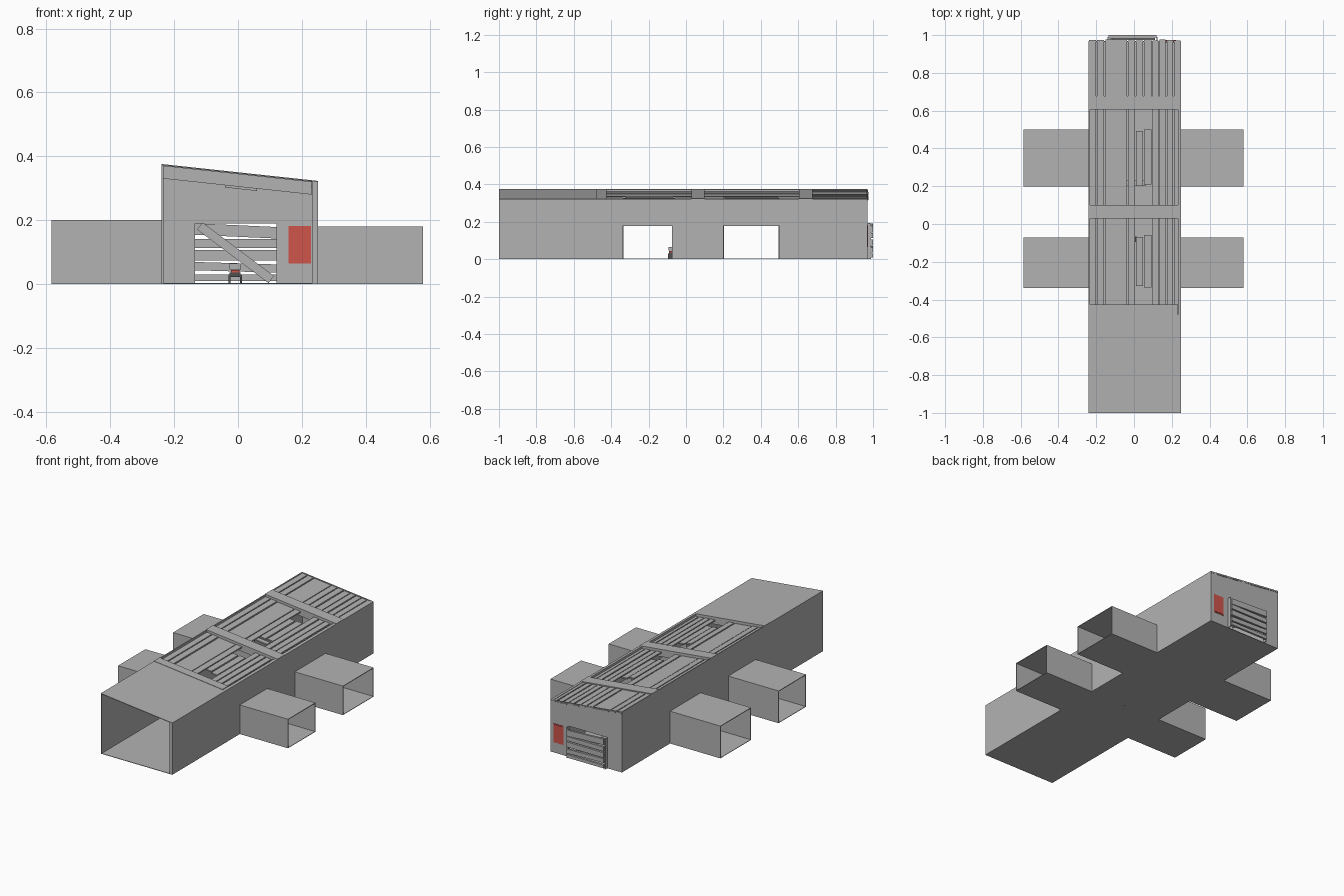
import bpy, bmesh, math, random

if "Cube" in bpy.data.objects:
    bpy.data.objects.remove(bpy.data.objects["Cube"])
random.seed(4)

def material(name, rgb):
    m = bpy.data.materials.new(name)
    m.diffuse_color = (*rgb, 1)
    m.use_nodes = True
    m.node_tree.nodes["Principled BSDF"].inputs["Base Color"].default_value = m.diffuse_color
    return m

GREY = material("plain grey", (0.45, 0.45, 0.45))
RED = material("red", (0.62, 0.09, 0.07))
DARK = material("dark grey", (0.08, 0.08, 0.08))

def roof_z(x):
    return 0.374 - 0.108 * (x + 0.24)

def block(name, x0, x1, y0, y1, z0, z1, mat=GREY):
    """Box whose bottom and top heights may be numbers or functions of x."""
    low = z0 if callable(z0) else (lambda x: z0)
    high = z1 if callable(z1) else (lambda x: z1)
    bm = bmesh.new()
    v = [bm.verts.new((x, y, h(x))) for h in (low, high)
         for x, y in ((x0, y0), (x1, y0), (x1, y1), (x0, y1))]
    for f in ((3, 2, 1, 0), (4, 5, 6, 7), (0, 1, 5, 4), (1, 2, 6, 5), (2, 3, 7, 6), (3, 0, 4, 7)):
        bm.faces.new([v[i] for i in f])
    me = bpy.data.meshes.new(name)
    bm.to_mesh(me)
    bm.free()
    me.materials.append(mat)
    ob = bpy.data.objects.new(name, me)
    bpy.context.collection.objects.link(ob)
    return ob

def sloped(name, x0, x1, y0, y1, drop, thick):
    return block(name, x0, x1, y0, y1,
                 lambda x: roof_z(x) - drop - thick, lambda x: roof_z(x) - drop)

L, R, F, B = -0.24, 0.25, -1.0, 0.97
T = 0.006
OPENINGS = ((-0.335, -0.075), (0.203, 0.495))

# floor
block("floor", L, R, F, B, 0, 0.003)

# long side walls with two openings each, and the side passages
for side, x0, x1, out, h in (("left", L, L + T, -0.585, 0.2), ("right", 0.232, R, 0.58, 0.18)):
    y = F
    for a, b in OPENINGS:
        block(side + "_wall", x0, x1, y, a, 0, roof_z)
        block(side + "_wall_lintel", x0, x1, a, b, h - 0.002, roof_z)
        y = b
        # passage: floor, top and two sides, open at the outer end
        e0, e1 = (out, L) if side == "left" else (R, out)
        block(side + "_passage_floor", e0, e1, a, b, 0, 0.003)
        block(side + "_passage_top", e0, e1, a, b, h - 0.004, h)
        for ya in (a - 0.004, b):
            block(side + "_passage_side", e0, e1, ya, ya + 0.004, 0, h)
    block(side + "_wall", x0, x1, y, B, 0, roof_z)

# back wall around a doorway
D0, D1, DH = -0.135, 0.12, 0.19
for a, b, z in ((L + T, D0, 0), (D0, D1, DH), (D1, 0.232, 0)):
    block("back_wall", a, b, B - T, B, z, roof_z)

# doorway frame and boards behind it
block("door_frame_left", D0 - 0.005, D0, B, 0.99, 0, DH)
block("door_frame_right", D1, D1 + 0.005, B, 0.99, 0, DH)
for z, h, tilt in ((0.019, 0.02, 0.0), (0.052, 0.026, -0.03), (0.09, 0.032, 0.0),
                   (0.127, 0.027, 0.0), (0.166, 0.036, -0.045)):
    block("door_board", D0, D1, 0.987, 1.0,
          lambda x: z - h / 2 + tilt * x, lambda x: z + h / 2 + tilt * x)
brace = block("diagonal_brace", -0.14, 0.14, -0.005, 0.005, -0.014, 0.014)
brace.location = (-0.008, 0.98, 0.098)
brace.rotation_euler.y = math.atan2(0.165, 0.22)

# red panel, showing on both faces of the back wall
block("red_panel_frame", 0.159, 0.229, B - T - 0.002, B + 0.002, 0.064, 0.181, RED)
block("red_panel", 0.165, 0.223, B - T - 0.004, B + 0.004, 0.07, 0.175, RED)

# solid front roof and the three deep cross beams
sloped("front_roof", L, R, F, -0.48, 0, 0.004)
for a, b, x1 in ((-0.48, -0.425, 0.23), (0.03, 0.1, R), (0.605, 0.677, R)):
    sloped("roof_beam", L, x1, a, b, -0.002, 0.045)

# roof planks running lengthways, some of them broken
EDGES = (-0.24, -0.198, -0.155, -0.035, 0.008, 0.05, 0.095, 0.133, 0.171, 0.21, 0.25)
GAP = 0.003
for i, (a, b) in enumerate(zip(EDGES, EDGES[1:])):
    broken = 0.0 < a < 0.09
    for y0, y1, drop in ((-0.43, 0.05, 0.012), (0.08, 0.62, 0.012), (0.66, B, 0.002)):
        jag = random.uniform(0, 0.012)
        if broken and y0 < 0:
            y0, y1 = -0.325 - jag, -0.07 + jag
        elif broken and y0 < 0.5:
            y0, y1 = 0.2 + jag, 0.49 + jag
        end = y1 + (jag * 0.6 if y1 == B else 0)
        sloped("roof_plank", a + GAP, b - GAP, y0, end, drop + jag * 0.3, 0.008)

# broken plank hanging below the roof
sloped("hanging_plank", -0.04, 0.06, 0.2, 0.23, 0.042, 0.008)

# small machine standing on the floor
for x in (-0.03, 0.006):
    block("machine_leg", x, x + 0.006, -0.095, -0.065, 0, 0.03, DARK)
block("machine_body", -0.026, 0.008, -0.092, -0.068, 0.022, 0.036, DARK)
block("machine_collar", -0.022, 0.004, -0.09, -0.07, 0.036, 0.044, RED)
block("machine_head", -0.026, 0.009, -0.094, -0.066, 0.046, 0.065)
